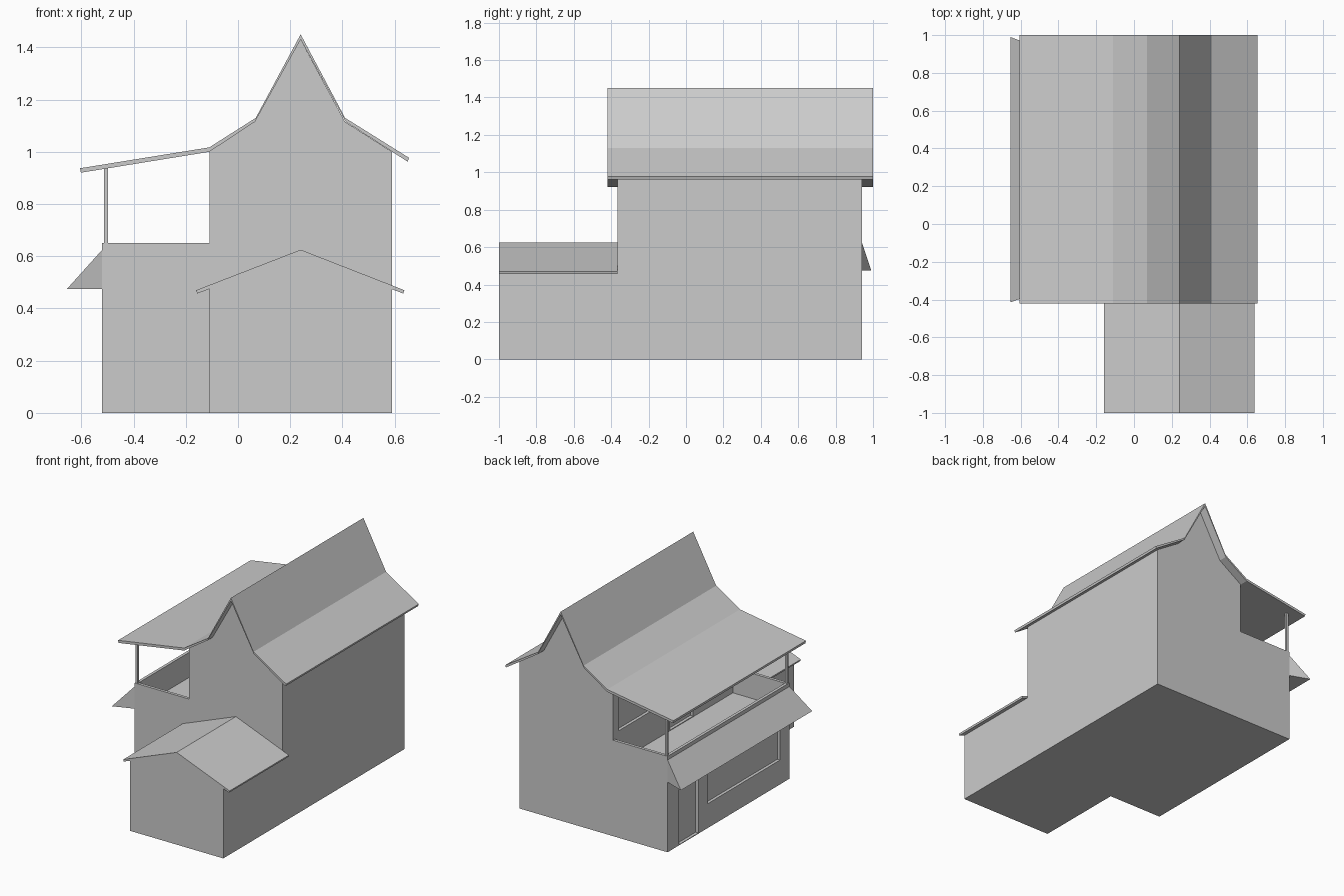
import bpy, bmesh

if "Cube" in bpy.data.objects:
    bpy.data.objects.remove(bpy.data.objects["Cube"])


def mesh_object(name, verts, faces):
    bm = bmesh.new()
    vs = [bm.verts.new(v) for v in verts]
    for f in faces:
        bm.faces.new([vs[i] for i in f])
    bmesh.ops.recalc_face_normals(bm, faces=bm.faces)
    me = bpy.data.meshes.new(name)
    bm.to_mesh(me)
    bm.free()
    ob = bpy.data.objects.new(name, me)
    bpy.context.collection.objects.link(ob)
    return ob


def prism(name, profile, y0, y1):
    """Extrude an x-z outline along y."""
    n = len(profile)
    verts = [(x, y, z) for y in (y0, y1) for x, z in profile]
    sides = [(i, (i + 1) % n, n + (i + 1) % n, n + i) for i in range(n)]
    return mesh_object(name, verts, [tuple(range(n)), tuple(range(n, 2 * n))] + sides)


def box(name, x0, x1, y0, y1, z0, z1):
    return prism(name, [(x0, z0), (x1, z0), (x1, z1), (x0, z1)], y0, y1)


def cut(target, name, *bounds):
    cutter = box(name, *bounds)
    cutter.hide_render = True
    cutter.hide_set(True)
    cutter.display_type = 'WIRE'
    mod = target.modifiers.new(name, 'BOOLEAN')
    mod.operation = 'DIFFERENCE'
    mod.solver = 'EXACT'
    mod.object = cutter


def roof(name, top, bottom, y0, y1):
    return prism(name, top + bottom[::-1], y0, y1)


# House walls with stepped-down balcony side
walls = prism("house_walls", [
    (-0.52, 0), (0.59, 0), (0.59, 1.0), (0.41, 1.115), (0.24, 1.43),
    (0.065, 1.115), (-0.11, 1.0), (-0.11, 0.65), (-0.52, 0.65)], -0.365, 0.94)

# Balcony pit, doors and windows
cut(walls, "balcony_pit", -0.50, -0.11, -0.345, 0.92, 0.48, 0.80)
cut(walls, "shop_door_recess", -0.60, -0.50, 0.61, 0.82, 0.005, 0.44)
cut(walls, "shop_window_recess", -0.60, -0.50, -0.265, 0.51, 0.165, 0.44)
cut(walls, "upper_window_recess", -0.20, -0.09, 0.43, 0.88, 0.69, 0.93)
cut(walls, "upper_door_recess", -0.20, -0.09, 0.08, 0.33, 0.485, 0.93)

# Main roof with flared eaves
roof("main_roof",
     [(-0.605, 0.937), (-0.11, 1.017), (0.068, 1.13), (0.24, 1.45), (0.41, 1.13), (0.655, 0.977)],
     [(-0.602, 0.92), (-0.11, 1.0), (0.065, 1.115), (0.24, 1.43), (0.413, 1.115), (0.65, 0.962)],
     -0.42, 1.0)

# Front annex and its gable roof
prism("annex_walls", [(-0.11, 0), (0.59, 0), (0.59, 0.475), (0.24, 0.61), (-0.11, 0.475)], -1.0, -0.365)
roof("annex_roof",
     [(-0.16, 0.47), (0.24, 0.625), (0.637, 0.47)],
     [(-0.156, 0.457), (0.24, 0.61), (0.633, 0.457)], -1.0, -0.365)

# Shop awning: closed wedge with splayed ends
ends = ((-0.365, -0.415), (0.94, 0.99))
mesh_object("awning",
            [p for yi, yo in ends for p in
             ((-0.52, yi, 0.625), (-0.655, yo, 0.475), (-0.52, yi, 0.475))],
            [(0, 1, 2), (3, 4, 5), (0, 1, 4, 3), (1, 2, 5, 4), (2, 0, 3, 5)])

# Balcony posts
for name, y in (("front_post", -0.355), ("back_post", 0.93)):
    box(name, -0.514, -0.498, y - 0.008, y + 0.008, 0.64, 0.94)
